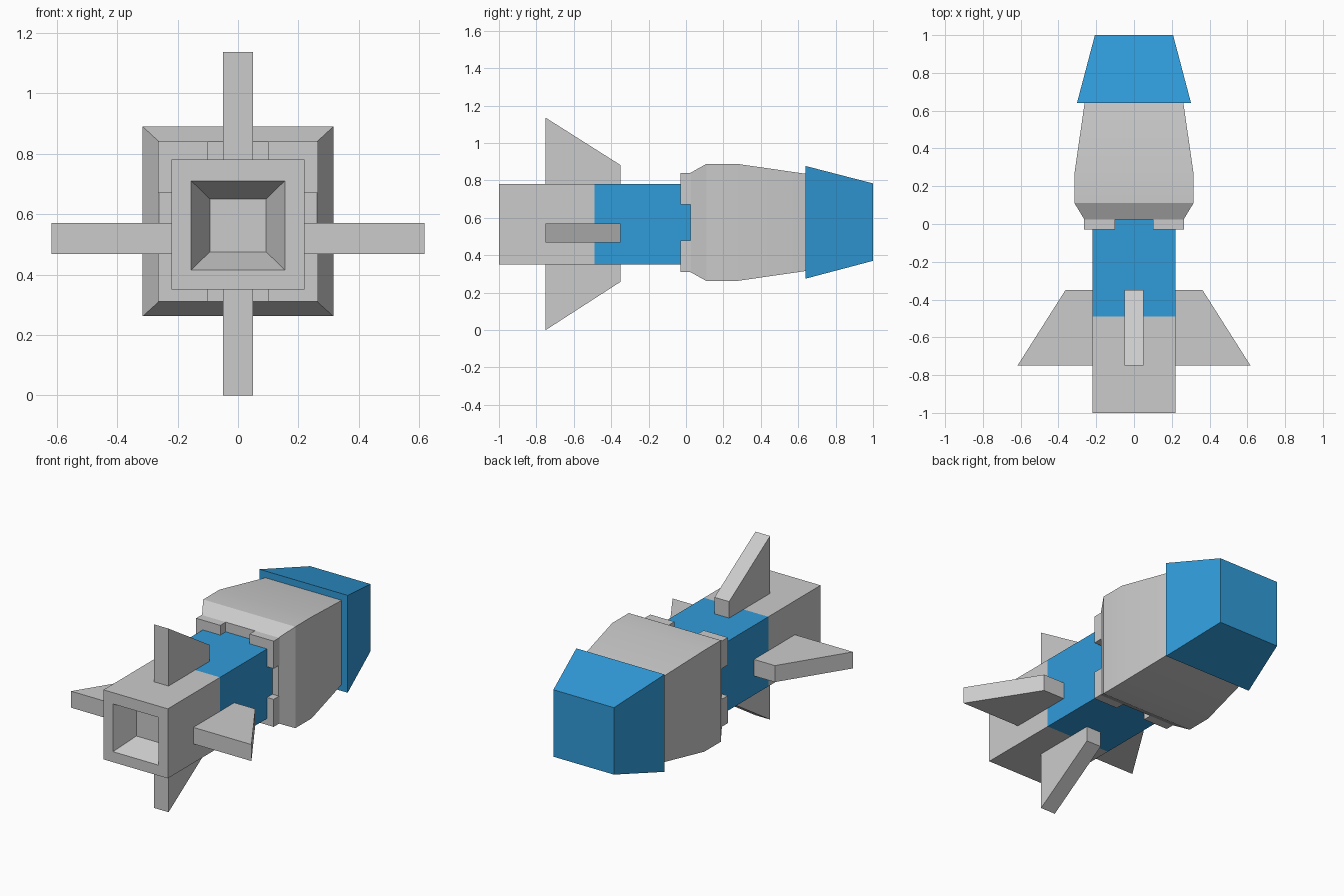
import bpy, bmesh
from math import radians

if "Cube" in bpy.data.objects:
    bpy.data.objects.remove(bpy.data.objects["Cube"])

blue = bpy.data.materials.new("blue")
blue.diffuse_color = (0.03, 0.33, 0.70, 1)
blue.use_nodes = True
blue.node_tree.nodes["Principled BSDF"].inputs["Base Color"].default_value = blue.diffuse_color


def make_object(name, bm, material=None, smooth=None):
    bmesh.ops.recalc_face_normals(bm, faces=bm.faces)
    mesh = bpy.data.meshes.new(name)
    bm.to_mesh(mesh)
    bm.free()
    obj = bpy.data.objects.new(name, mesh)
    bpy.context.collection.objects.link(obj)
    if material:
        mesh.materials.append(material)
    if smooth:
        bpy.ops.object.select_all(action='DESELECT')
        obj.select_set(True)
        bpy.context.view_layer.objects.active = obj
        bpy.ops.object.shade_smooth_by_angle(angle=radians(smooth))
    return obj


def loft(name, sections, material=None, smooth=None):
    """Skin rectangular sections (y, half width, bottom z, top z), capped at both ends."""
    bm = bmesh.new()
    rings = [[bm.verts.new(p) for p in ((-w, y, z0), (w, y, z0), (w, y, z1), (-w, y, z1))]
             for y, w, z0, z1 in sections]
    for a, b in zip(rings, rings[1:]):
        for i in range(4):
            j = (i + 1) % 4
            bm.faces.new((a[i], a[j], b[j], b[i]))
    bm.faces.new(rings[0])
    bm.faces.new(rings[-1])
    return make_object(name, bm, material, smooth)


def slab(name, profile, thickness):
    """Extrude a closed outline of 3D points along the given vector."""
    bm = bmesh.new()
    face = bm.faces.new([bm.verts.new(p) for p in profile])
    ext = bmesh.ops.extrude_face_region(bm, geom=[face], use_keep_orig=True)
    moved = [v for v in ext["geom"] if isinstance(v, bmesh.types.BMVert)]
    bmesh.ops.translate(bm, verts=moved, vec=thickness)
    return make_object(name, bm)


# Rear hull with tapered exhaust recess
loft("rear_hull", [(-0.49, 0.22, 0.35, 0.78), (-1, 0.22, 0.35, 0.78),
                   (-1, 0.155, 0.415, 0.71), (-0.86, 0.093, 0.475, 0.65)])

# Blue middle section
loft("middle_hull", [(-0.49, 0.22, 0.35, 0.78), (0.03, 0.22, 0.35, 0.78)], blue)

# Collar: four corner blocks separated by notches
for sx, side in ((-1, "left"), (1, "right")):
    for z0, z1, level in ((0.31, 0.48, "lower"), (0.67, 0.84, "upper")):
        x0, x1 = sx * 0.10, sx * 0.265
        slab(f"collar_{level}_{side}",
             [(x0, -0.03, z0), (x1, -0.03, z0), (x1, -0.03, z1), (x0, -0.03, z1)],
             (0, 0.06, 0))

# Forward body
loft("forward_body", [(0.023, 0.262, 0.31, 0.84), (0.11, 0.315, 0.262, 0.889),
                      (0.27, 0.315, 0.262, 0.889), (0.65, 0.26, 0.317, 0.834)], smooth=20)

# Nose cap
loft("nose_cap", [(0.64, 0.302, 0.275, 0.877), (1, 0.207, 0.37, 0.784)], blue)

# Swept fins: root, long trailing tip, short leading tip
for name, root, tip, lead in (("top_fin", 0.77, 1.135, 0.882), ("bottom_fin", 0.36, 0, 0.258)):
    slab(name, [(-0.05, -0.75, root), (-0.05, -0.75, tip),
                (-0.05, -0.35, lead), (-0.05, -0.35, root)], (0.1, 0, 0))
for s, name in ((-1, "left_fin"), (1, "right_fin")):
    slab(name, [(s * 0.21, -0.75, 0.468), (s * 0.617, -0.75, 0.468),
                (s * 0.363, -0.35, 0.468), (s * 0.21, -0.35, 0.468)], (0, 0, 0.102))
